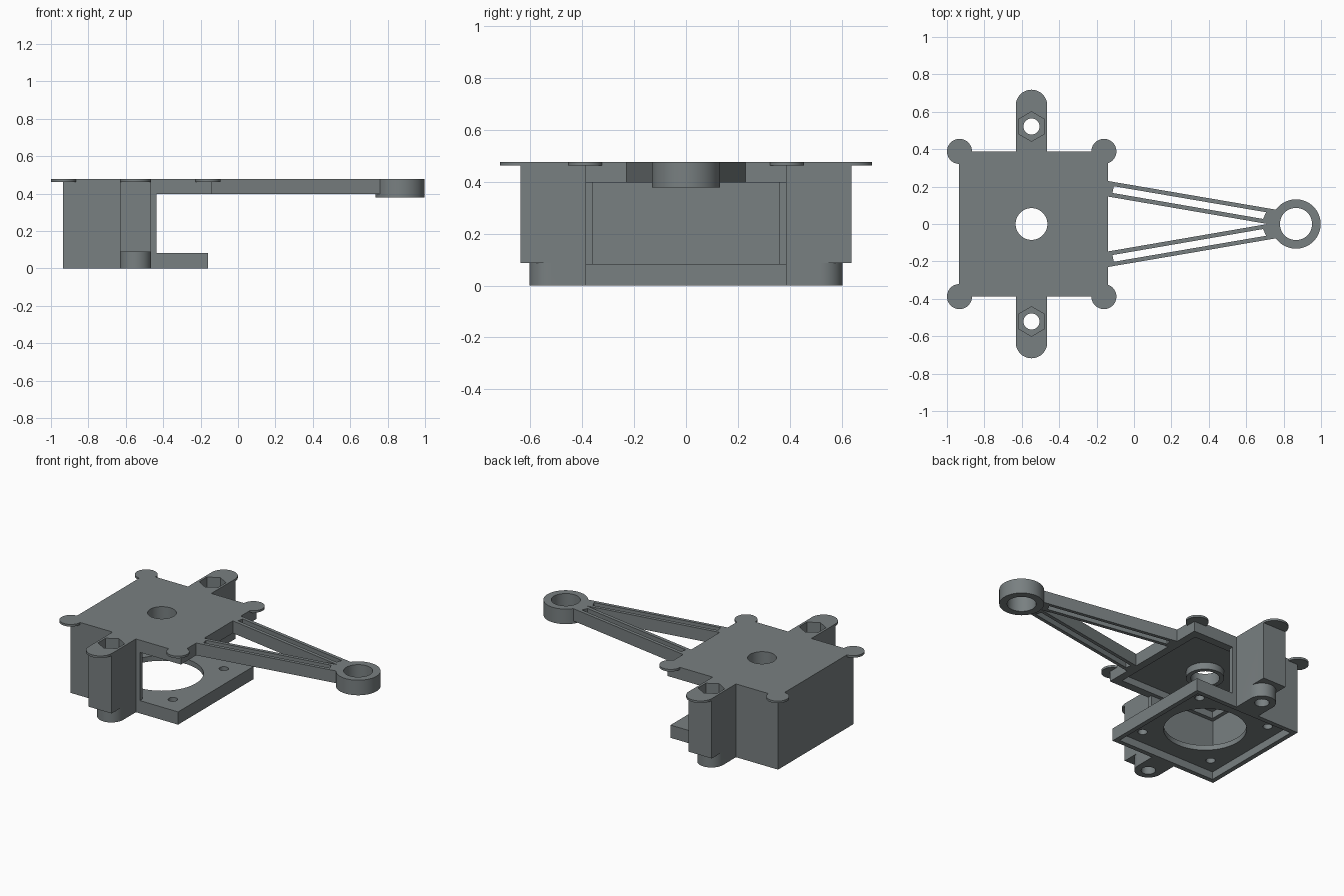
import bpy, bmesh, math

if "Cube" in bpy.data.objects:
    bpy.data.objects.remove(bpy.data.objects["Cube"])

grey = bpy.data.materials.new("slate_grey")
grey.diffuse_color = (0.19, 0.215, 0.22, 1)
grey.use_nodes = True
grey.node_tree.nodes["Principled BSDF"].inputs["Base Color"].default_value = grey.diffuse_color

CX = -0.548          # motor axis
TOP = 0.477
HALF = 0.388         # housing half width in y


def prism(name, pts, z0, z1):
    """Extrude a flat outline from z0 to z1."""
    bm = bmesh.new()
    low = [bm.verts.new((x, y, z0)) for x, y in pts]
    high = [bm.verts.new((x, y, z1)) for x, y in pts]
    bm.faces.new(low)
    bm.faces.new(high)
    n = len(pts)
    for i in range(n):
        j = (i + 1) % n
        bm.faces.new((low[i], low[j], high[j], high[i]))
    bmesh.ops.recalc_face_normals(bm, faces=bm.faces)
    me = bpy.data.meshes.new(name)
    bm.to_mesh(me)
    bm.free()
    me.materials.append(grey)
    ob = bpy.data.objects.new(name, me)
    bpy.context.collection.objects.link(ob)
    return ob


def box(name, x0, x1, y0, y1, z0, z1):
    return prism(name, [(x0, y0), (x1, y0), (x1, y1), (x0, y1)], z0, z1)


def circle(x, y, r, n=48, start=0.0, sweep=2 * math.pi, closed=True):
    steps = n if closed else n - 1
    return [(x + r * math.cos(start + sweep * i / steps),
             y + r * math.sin(start + sweep * i / steps)) for i in range(n)]


def disc(name, x, y, r, z0, z1, n=48):
    return prism(name, circle(x, y, r, n), z0, z1)


def combine(target, other, op):
    """Apply a boolean and remove the helper."""
    mod = target.modifiers.new("bool", 'BOOLEAN')
    mod.operation, mod.solver, mod.object = op, 'EXACT', other
    bpy.context.view_layer.objects.active = target
    bpy.ops.object.modifier_apply(modifier=mod.name)
    bpy.data.objects.remove(other, do_unlink=True)


def cut(target, *others):
    for o in others:
        combine(target, o, 'DIFFERENCE')


def join(target, *others):
    for o in others:
        combine(target, o, 'UNION')


# Housing: side profile as three blocks, then hollowed and open at the front
housing = box("motor_housing", -0.935, -0.14, -HALF, HALF, 0, TOP)
cut(housing,
    box("motor_bay", -0.91, 0.2, -0.36, 0.36, 0.083, 0.397),
    box("front_opening", -0.435, 0.2, -1, 1, 0.083, 0.397),
    box("base_trim", -0.16, 0.2, -1, 1, -0.1, 0.2),
    box("base_recess", -0.905, -0.19, -0.358, 0.358, -0.1, 0.05),
    box("top_recess", -0.885, -0.19, -0.335, 0.335, 0.39, 0.442))
# Shaft collar under the top plate
join(housing, disc("shaft_collar", CX, 0, 0.112, 0.397, 0.45))
cut(housing,
    disc("shaft_hole", CX, 0, 0.085, 0.3, 0.6),
    disc("motor_hole", CX, 0, 0.245, -0.1, 0.2, 64))
for sx in (-1, 1):
    for sy in (-1, 1):
        cut(housing, disc("screw_hole", CX + sx * 0.262, sy * 0.262,
                          0.028, -0.1, 0.2, 24))
# Thin corner pads
for x in (-0.933, -0.161):
    for sy in (-1, 1):
        join(housing, disc("corner_pad", x, sy * HALF, 0.067, 0.463, TOP))


def tongue(name, sy, y_end, z0, z1):
    """Round-ended tongue growing outwards from the housing side."""
    r = 0.084
    arc = circle(CX, y_end - r, r, 25, 0, math.pi, False)
    pts = [(CX + r, HALF)] + arc + [(CX - r, HALF)]
    return prism(name, [(x, sy * y) for x, y in pts], z0, z1)


# Mounting ears with nut pocket and bolt hole
for sy, side in ((-1, "front"), (1, "back")):
    y0, y1 = sorted((sy * HALF, sy * 0.638))
    ear = box(side + "_mounting_ear", CX - 0.084, CX + 0.084, y0, y1, 0.087, TOP)
    join(ear,
         tongue("ear_foot", sy, 0.604, 0, 0.087),
         tongue("ear_tab", sy, 0.718, 0.463, TOP))
    yc = sy * 0.521
    cut(ear,
        disc("bolt_hole", CX, yc, 0.043, -0.1, 0.6, 32),
        prism("nut_pocket", circle(CX, yc, 0.079, 6, math.pi / 2), 0.37, 0.6))

# Slotted V-shaped arm and end ring
arm = prism("support_arm",
            [(-0.14, 0.23), (0.78, 0.073), (0.78, -0.073), (-0.14, -0.23),
             (-0.14, -0.147), (0.715, 0), (-0.14, 0.147)], 0.397, TOP)
for s in (-1, 1):
    cut(arm, prism("arm_slot",
                   [(-0.108, s * 0.202), (0.706, s * 0.063),
                    (0.69, s * 0.027), (-0.115, s * 0.166)], 0.3, 0.6))
join(arm, disc("end_ring", 0.866, 0, 0.132, 0.379, TOP, 64))
cut(arm, disc("ring_hole", 0.866, 0, 0.086, 0.3, 0.6))

# Smooth the round walls, keep the edges crisp
for ob in list(bpy.context.scene.objects):
    bpy.ops.object.select_all(action='DESELECT')
    ob.select_set(True)
    bpy.context.view_layer.objects.active = ob
    bpy.ops.object.shade_smooth_by_angle(angle=math.radians(30))
